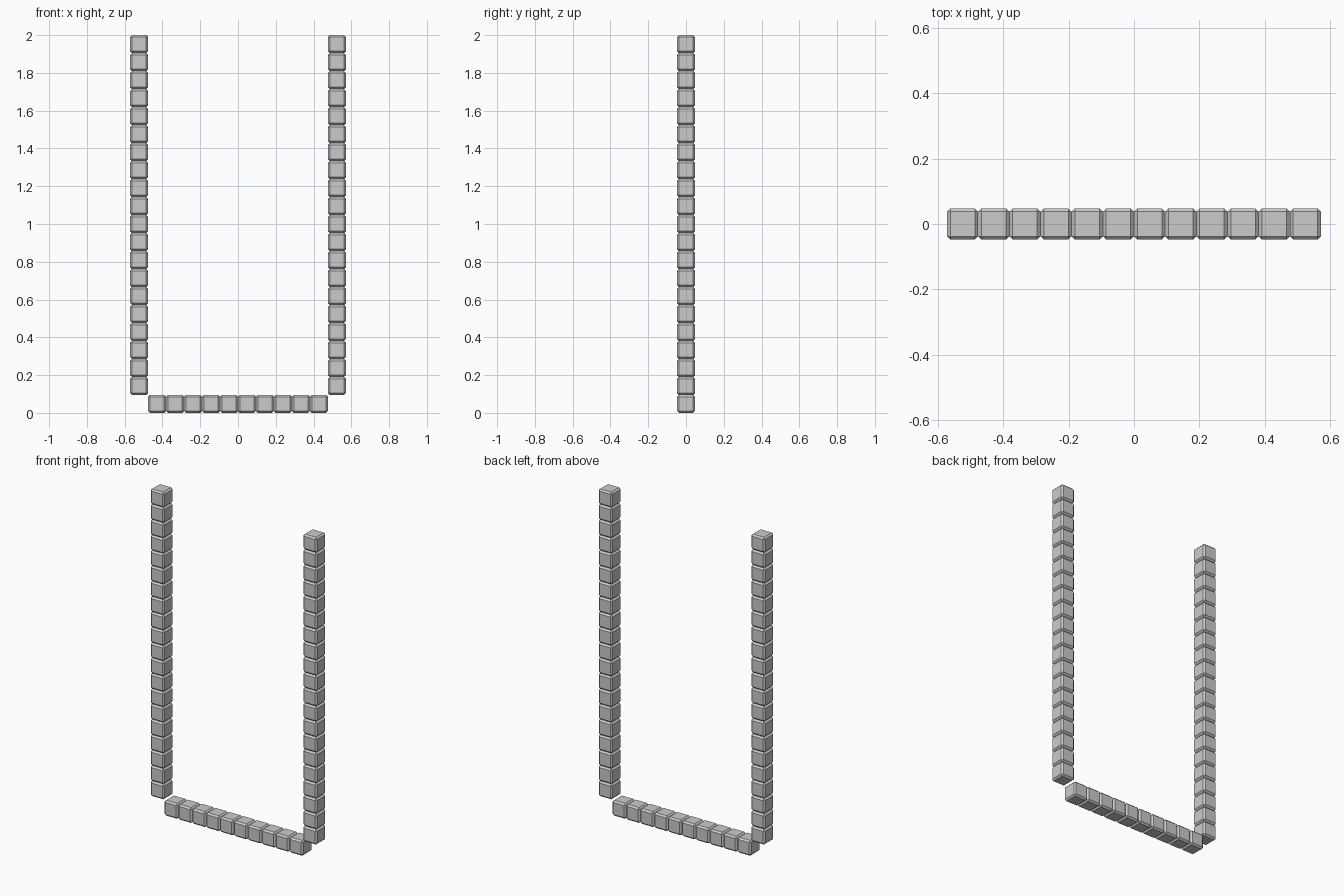
import bpy
import bmesh
from mathutils import Matrix

if "Cube" in bpy.data.objects:
    bpy.data.objects.remove(bpy.data.objects["Cube"])

P = 2 / 21          # block size and spacing: 21 levels fill the 2 unit height
CHAMFER = 0.01

grey = bpy.data.materials.new("light grey")
grey.diffuse_color = (0.6, 0.6, 0.6, 1)
grey.use_nodes = True
grey.node_tree.nodes["Principled BSDF"].inputs["Base Color"].default_value = grey.diffuse_color


def block_run(name, positions):
    """One object made of chamfered cubes centred on the given (x, z) points."""
    bm = bmesh.new()
    for x, z in positions:
        bmesh.ops.create_cube(bm, size=P, matrix=Matrix.Translation((x, 0, z)))
    bmesh.ops.bevel(bm, geom=bm.edges[:], offset=CHAMFER, segments=1,
                    affect='EDGES', clamp_overlap=True)
    bmesh.ops.recalc_face_normals(bm, faces=bm.faces[:])
    mesh = bpy.data.meshes.new(name)
    bm.to_mesh(mesh)
    bm.free()
    mesh.materials.append(grey)
    obj = bpy.data.objects.new(name, mesh)
    bpy.context.collection.objects.link(obj)


# Bottom row of ten blocks between the posts
block_run("bottom_row", [((i - 4.5) * P, P / 2) for i in range(10)])

# Two posts of twenty blocks, starting one level up
for side, name in ((-1, "left_post"), (1, "right_post")):
    block_run(name, [(side * 5.5 * P, (k + 1.5) * P) for k in range(20)])
